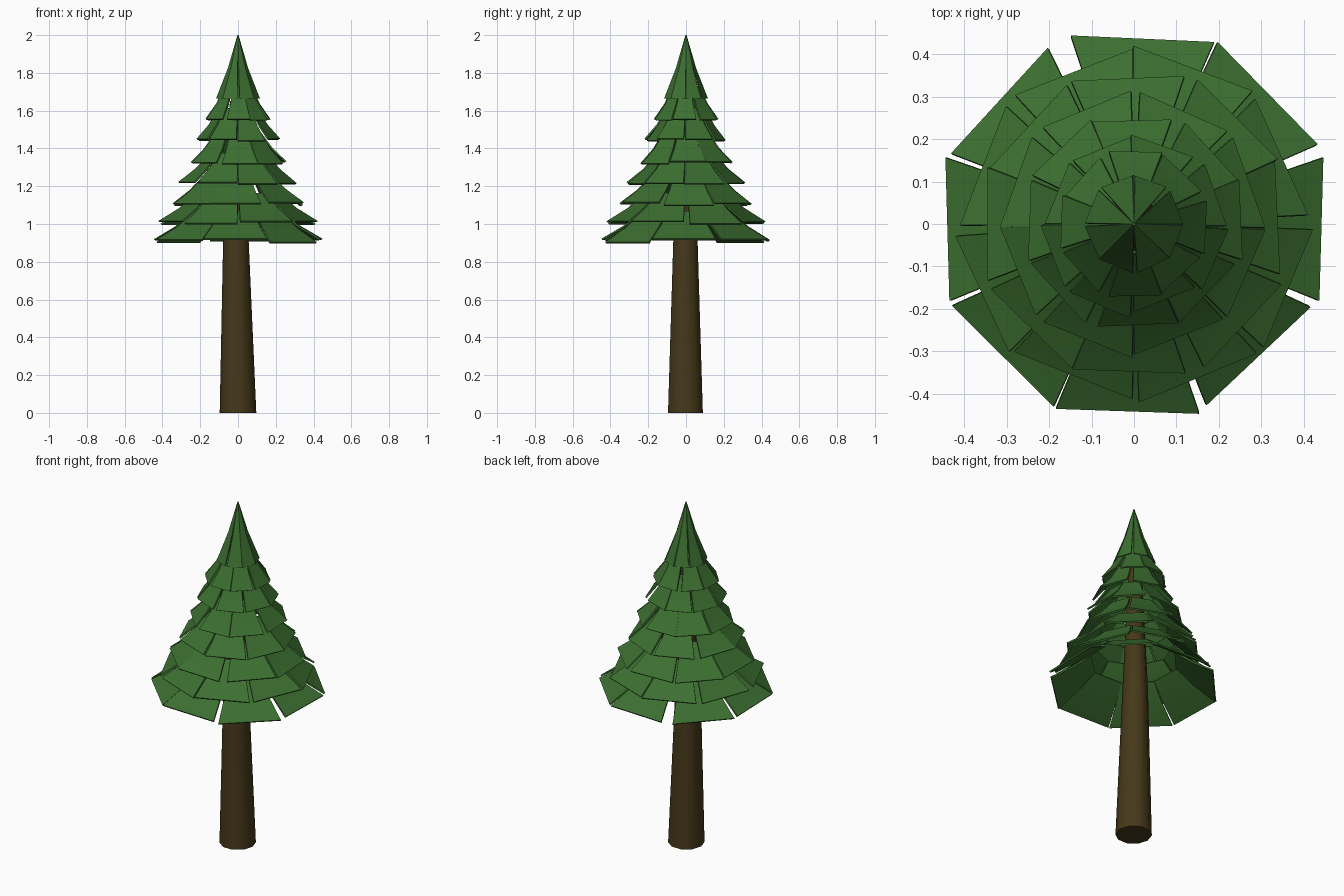
import bpy, bmesh, math, random
from mathutils import Vector, Matrix

if "Cube" in bpy.data.objects:
    bpy.data.objects.remove(bpy.data.objects["Cube"])

random.seed(4)


def material(name, color):
    m = bpy.data.materials.new(name)
    m.diffuse_color = color
    m.use_nodes = True
    m.node_tree.nodes["Principled BSDF"].inputs["Base Color"].default_value = m.diffuse_color
    return m


GREEN = material("needles", (0.045, 0.16, 0.03, 1))
BROWN = material("bark", (0.06, 0.04, 0.01, 1))


def finish(bm, name, mat):
    bmesh.ops.recalc_face_normals(bm, faces=bm.faces)
    mesh = bpy.data.meshes.new(name)
    bm.to_mesh(mesh)
    bm.free()
    ob = bpy.data.objects.new(name, mesh)
    bpy.context.collection.objects.link(ob)
    mesh.materials.append(mat)
    bpy.ops.object.select_all(action='DESELECT')
    ob.select_set(True)
    bpy.context.view_layer.objects.active = ob
    bpy.ops.object.shade_smooth_by_angle(angle=math.radians(40))
    return ob


# Trunk: ten-sided taper with a very slight lean
bm = bmesh.new()
rings = []
for z, r, x, y in [(0, 0.097, 0, -0.003), (0.9, 0.068, -0.011, -0.003), (1.65, 0.035, -0.008, 0)]:
    rings.append([bm.verts.new((x + r * math.cos(i * math.tau / 10),
                                y + r * math.sin(i * math.tau / 10), z)) for i in range(10)])
for a, b in zip(rings, rings[1:]):
    for i in range(10):
        bm.faces.new((a[i], a[(i + 1) % 10], b[(i + 1) % 10], b[i]))
bm.faces.new(rings[0])
bm.faces.new(rings[-1])
finish(bm, "trunk", BROWN)


def shingle(bm, angle, r0, z0, r1, z1, fill, thick, tilt):
    """Thin trapezoid slab, slightly concave, pointing along the angle."""
    half = math.tan(math.pi / 8) * fill
    rm, zm = (r0 + r1) / 2 - 0.006, (z0 + z1) / 2 - 0.006
    slope = Vector((z1 - z0, 0, r0 - r1)).normalized() * thick
    pivot = Vector((r1, 0, z1))
    turn = Matrix.Rotation(angle, 4, 'Z')
    lift = Matrix.Rotation(tilt, 4, 'Y')
    rows = []
    for r, z in [(r0, z0), (rm, zm), (r1, z1)]:
        ring = []
        for side, off in [(-1, 0), (1, 0), (1, 1), (-1, 1)]:
            p = Vector((r, side * r * half, z)) - slope * off
            ring.append(bm.verts.new(turn @ (lift @ (p - pivot) + pivot)))
        rows.append(ring)
    for a, b in zip(rows, rows[1:]):
        for i in range(4):
            bm.faces.new((a[i], a[(i + 1) % 4], b[(i + 1) % 4], b[i]))
    bm.faces.new(rows[0])
    bm.faces.new(rows[-1])


# Branch tiers: outer apothem, bottom z, inner apothem, top z
TIERS = [
    (0.433, 0.91, 0.225, 1.07),
    (0.385, 1.005, 0.20, 1.165),
    (0.342, 1.105, 0.18, 1.26),
    (0.288, 1.215, 0.14, 1.375),
    (0.243, 1.325, 0.12, 1.485),
    (0.198, 1.445, 0.095, 1.615),
    (0.160, 1.55, 0.07, 1.73),
    (0.108, 1.665, 0.003, 2.0),
]
for t, (r0, z0, r1, z1) in enumerate(TIERS):
    bm = bmesh.new()
    for i in range(8):
        angle = (i + 0.5 * (t % 2)) * math.pi / 4 + math.radians(random.uniform(-3, 3))
        tilt = math.radians(random.uniform(-4, 2)) if t < 7 else 0
        shingle(bm, angle, r0, z0, r1, z1, 0.94, 0.009 if t < 7 else 0.004, tilt)
    finish(bm, f"branch_tier_{t + 1}", GREEN)
